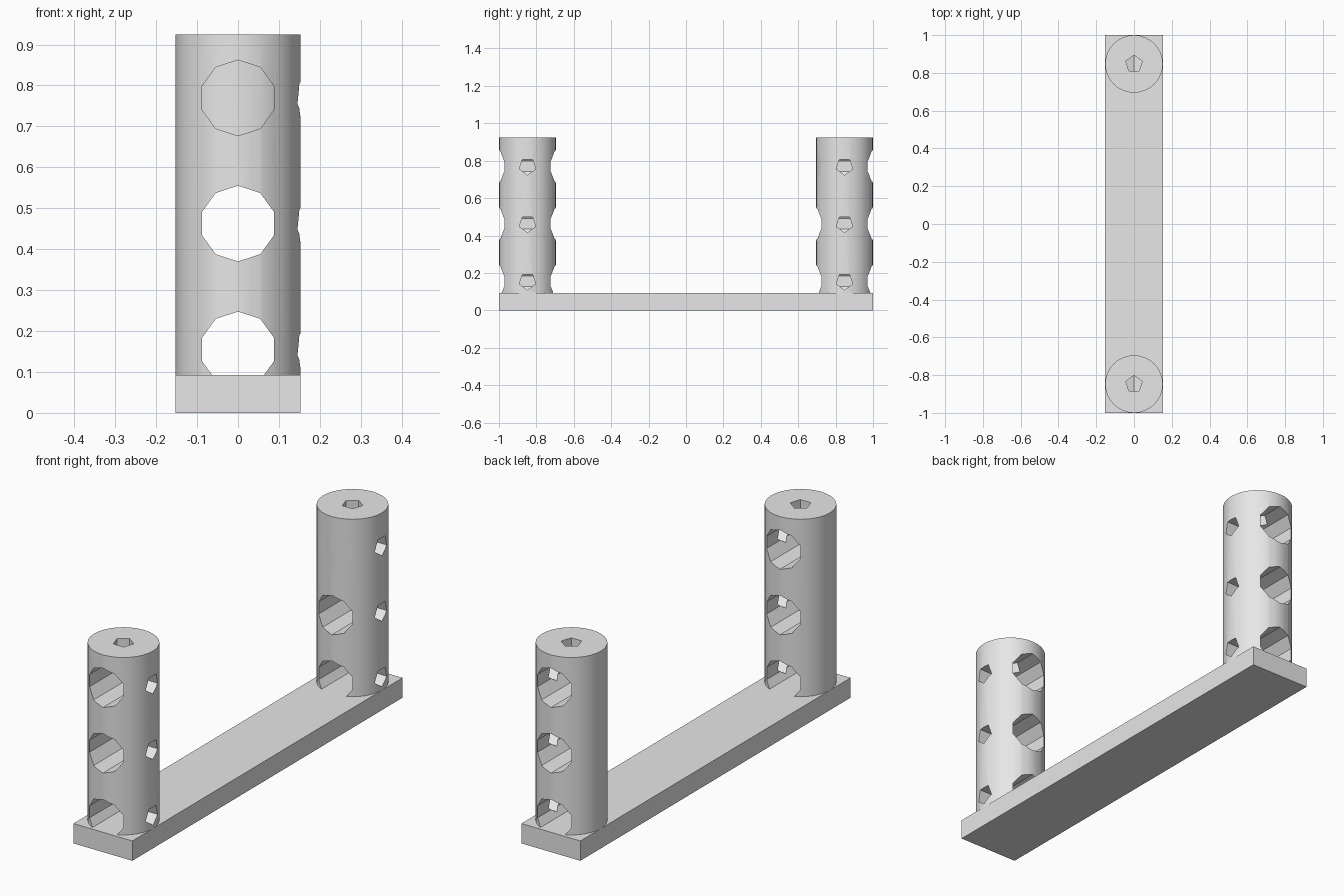
import bpy
import math
from mathutils import Vector

cube = bpy.data.objects.get("Cube")
if cube:
    bpy.data.objects.remove(cube, do_unlink=True)

WIDTH, BASE_H, TOP = 0.305, 0.093, 0.924
POST_R, POST_Y = WIDTH / 2, 0.8475
HOLE_R, PIN_R = 0.0925, 0.046
LEVELS = (0.155, 0.4625, 0.7695)

grey = bpy.data.materials.new("light grey")
grey.use_nodes = True
grey.diffuse_color = (0.8, 0.8, 0.8, 1)
grey.node_tree.nodes["Principled BSDF"].inputs["Base Color"].default_value = (0.8, 0.8, 0.8, 1)


def prism(name, sides, radius, start, end, point):
    """Regular prism from start to end, with one corner turned towards point."""
    start, end, point = Vector(start), Vector(end), Vector(point)
    axis = (end - start).normalized()
    across = axis.cross(point)
    ring = [radius * (math.cos(a) * point + math.sin(a) * across)
            for a in (2 * math.pi * i / sides for i in range(sides))]
    verts = [start + p for p in ring] + [end + p for p in ring]
    faces = [(i, (i + 1) % sides, (i + 1) % sides + sides, i + sides) for i in range(sides)]
    faces += [tuple(reversed(range(sides))), tuple(range(sides, 2 * sides))]
    mesh = bpy.data.meshes.new(name)
    mesh.from_pydata(verts, [], faces)
    mesh.materials.append(grey)
    obj = bpy.data.objects.new(name, mesh)
    bpy.context.collection.objects.link(obj)
    return obj


def drill(post, cutter):
    """Cut a hole and throw the cutter away."""
    bpy.ops.object.select_all(action='DESELECT')
    bpy.context.view_layer.objects.active = post
    post.select_set(True)
    cut = post.modifiers.new("hole", 'BOOLEAN')
    cut.operation, cut.solver, cut.object = 'DIFFERENCE', 'EXACT', cutter
    bpy.ops.object.modifier_apply(modifier=cut.name)
    bpy.data.objects.remove(cutter, do_unlink=True)


# Base bar
bpy.ops.mesh.primitive_cube_add(size=1, location=(0, 0, BASE_H / 2))
base = bpy.context.object
base.name = "base_bar"
base.scale = (WIDTH, 2, BASE_H)
bpy.ops.object.transform_apply(location=False, rotation=False, scale=True)
base.data.materials.append(grey)

# Two upright posts
for name, y in (("front_post", -POST_Y), ("back_post", POST_Y)):
    post = prism(name, 32, POST_R, (0, y, BASE_H), (0, y, TOP), (0, 1, 0))
    for z in LEVELS:
        # Wide ten-sided hole from front to back
        drill(post, prism("wide_cutter", 10, HOLE_R, (0, y - 0.3, z), (0, y + 0.3, z), (0, 0, 1)))
        # Five-sided pin hole in the left wall only
        drill(post, prism("side_cutter", 5, PIN_R, (0, y, z), (0.3, y, z), (0, 0, -1)))
    # Five-sided pin hole in the top
    drill(post, prism("top_cutter", 5, PIN_R, (0, y, LEVELS[-1]), (0, y, 1.1), (0, 1, 0)))
    bpy.ops.object.shade_smooth_by_angle(angle=math.radians(25))
